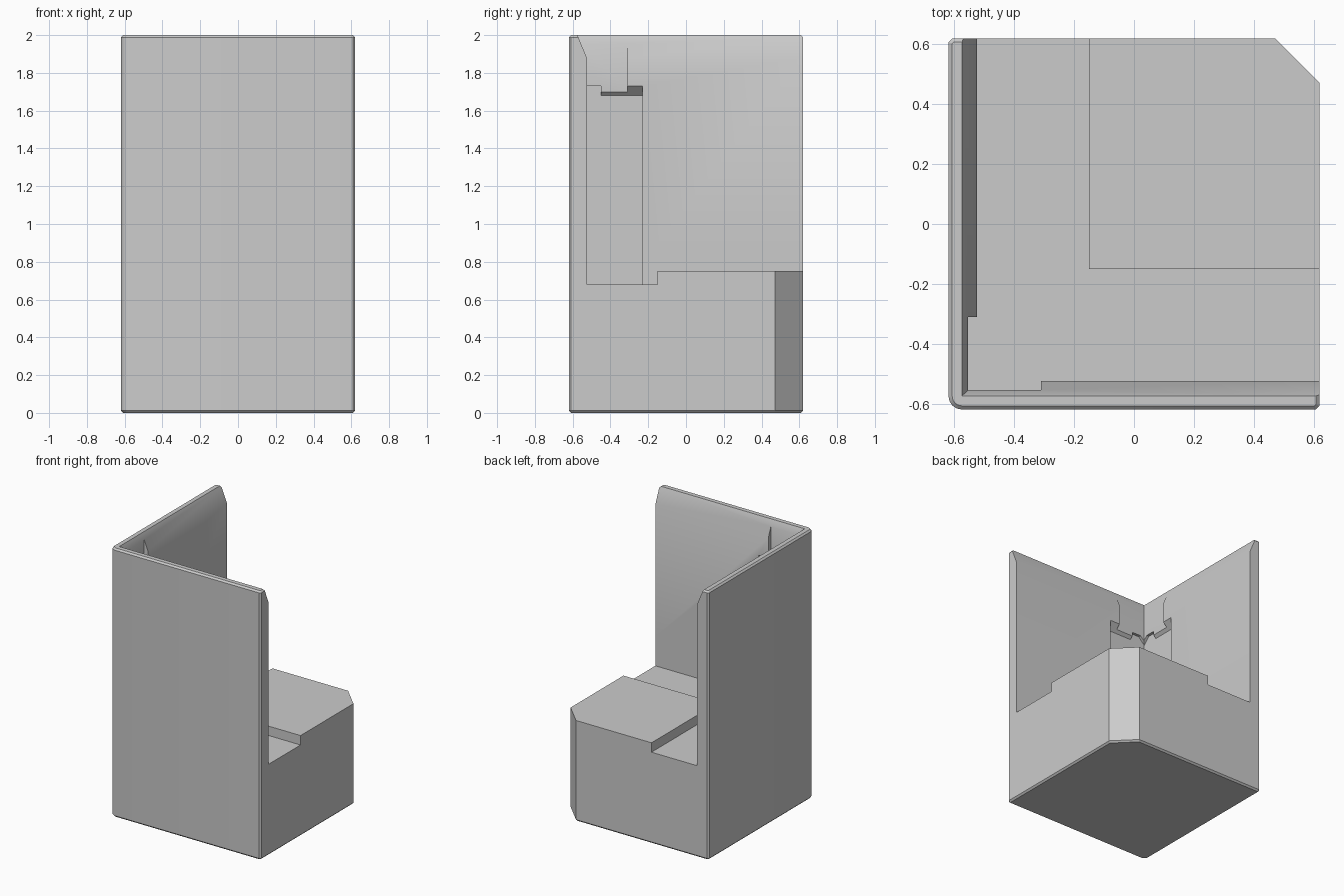
import bpy, bmesh, math

cube = bpy.data.objects.get("Cube")
if cube:
    bpy.data.objects.remove(cube, do_unlink=True)

H = 0.62        # half width of the square footprint
WALL = -0.525   # inner wall face
DEEP = -0.575   # back of the wall recess
FLOOR, SEAT = 0.68, 0.75

grey = bpy.data.materials.new("light grey")
grey.use_nodes = True
grey.diffuse_color = (0.6, 0.6, 0.6, 1)
grey.node_tree.nodes["Principled BSDF"].inputs["Base Color"].default_value = (0.6, 0.6, 0.6, 1)


def make_object(name, bm):
    bmesh.ops.recalc_face_normals(bm, faces=bm.faces)
    mesh = bpy.data.meshes.new(name)
    bm.to_mesh(mesh)
    bm.free()
    obj = bpy.data.objects.new(name, mesh)
    bpy.context.collection.objects.link(obj)
    mesh.materials.append(grey)
    return obj


def loft(name, rings, bevel=0):
    """Join matching rings of points into a closed solid."""
    bm = bmesh.new()
    loops = [[bm.verts.new(p) for p in ring] for ring in rings]
    n = len(loops[0])
    for a, b in zip(loops, loops[1:]):
        for i in range(n):
            j = (i + 1) % n
            bm.faces.new((a[i], a[j], b[j], b[i]))
    caps = [bm.faces.new(loops[0]), bm.faces.new(loops[-1])]
    if bevel:
        bmesh.ops.recalc_face_normals(bm, faces=bm.faces)
        edges = [e for f in caps for e in f.edges]
        bmesh.ops.bevel(bm, geom=edges, offset=bevel, segments=1, affect='EDGES')
    return make_object(name, bm)


def square(lo, hi, z):
    return [(lo, lo, z), (hi, lo, z), (hi, hi, z), (lo, hi, z)]


def box(name, x, y, z):
    return loft(name, [[(x[0], y[0], h), (x[1], y[0], h), (x[1], y[1], h), (x[0], y[1], h)] for h in z])


# Outer solid: rounded front corner, eased side corners, chamfered back corner
r, ease, cut = 0.045, 0.012, 0.148
outline = []
for i in range(5):
    a = math.pi + i * math.pi / 8
    outline.append((r - H + r * math.cos(a), r - H + r * math.sin(a)))
outline += [(H - ease, -H), (H, ease - H), (H, H - cut), (H - cut, H), (ease - H, H), (-H, H - ease)]
body = loft("corner_shelter", [[(x, y, z) for x, y in outline] for z in (0, 2)], bevel=0.012)

# Main hollow, flaring outward near the rim
cutters = [loft("hollow_cutter", [
    square(WALL, 1, SEAT), square(WALL, 1, 1.88),
    square(DEEP, 1, 2.0), square(DEEP - 0.025, 1, 2.06)])]

# Sunken floor strips beside the walls
cutters.append(box("side_floor_cutter", (WALL, -0.15), (WALL, 1), (FLOOR, 0.9)))
cutters.append(box("front_floor_cutter", (WALL, 1), (WALL, -0.15), (FLOOR, 0.9)))

# Corner recess with a sloped ceiling, one per wall
profile = [(DEEP, FLOOR), (DEEP, 1.68), (WALL, 1.73), (-0.45, 1.73), (-0.45, FLOOR)]
cutters.append(loft("side_recess_cutter", [[(d, s, z) for d, z in profile] for s in (DEEP, -0.23)]))
cutters.append(loft("front_recess_cutter", [[(s, d, z) for d, z in profile] for s in (DEEP, -0.23)]))

# Shallow slot above the recess
cutters.append(box("slot_cutter", (-0.555, -0.31), (-0.555, -0.31), (1.2, 2.05)))

bpy.context.view_layer.objects.active = body
for cutter in cutters:
    cutter.hide_render = True
    mod = body.modifiers.new("cut", 'BOOLEAN')
    mod.operation = 'DIFFERENCE'
    mod.solver = 'EXACT'
    mod.object = cutter
    bpy.ops.object.modifier_apply(modifier=mod.name)
    bpy.data.objects.remove(cutter, do_unlink=True)

# Smooth the rounded corner and flare, keep the rest crisp
bpy.ops.object.select_all(action='DESELECT')
body.select_set(True)
bpy.ops.object.shade_smooth_by_angle(angle=math.radians(30))
